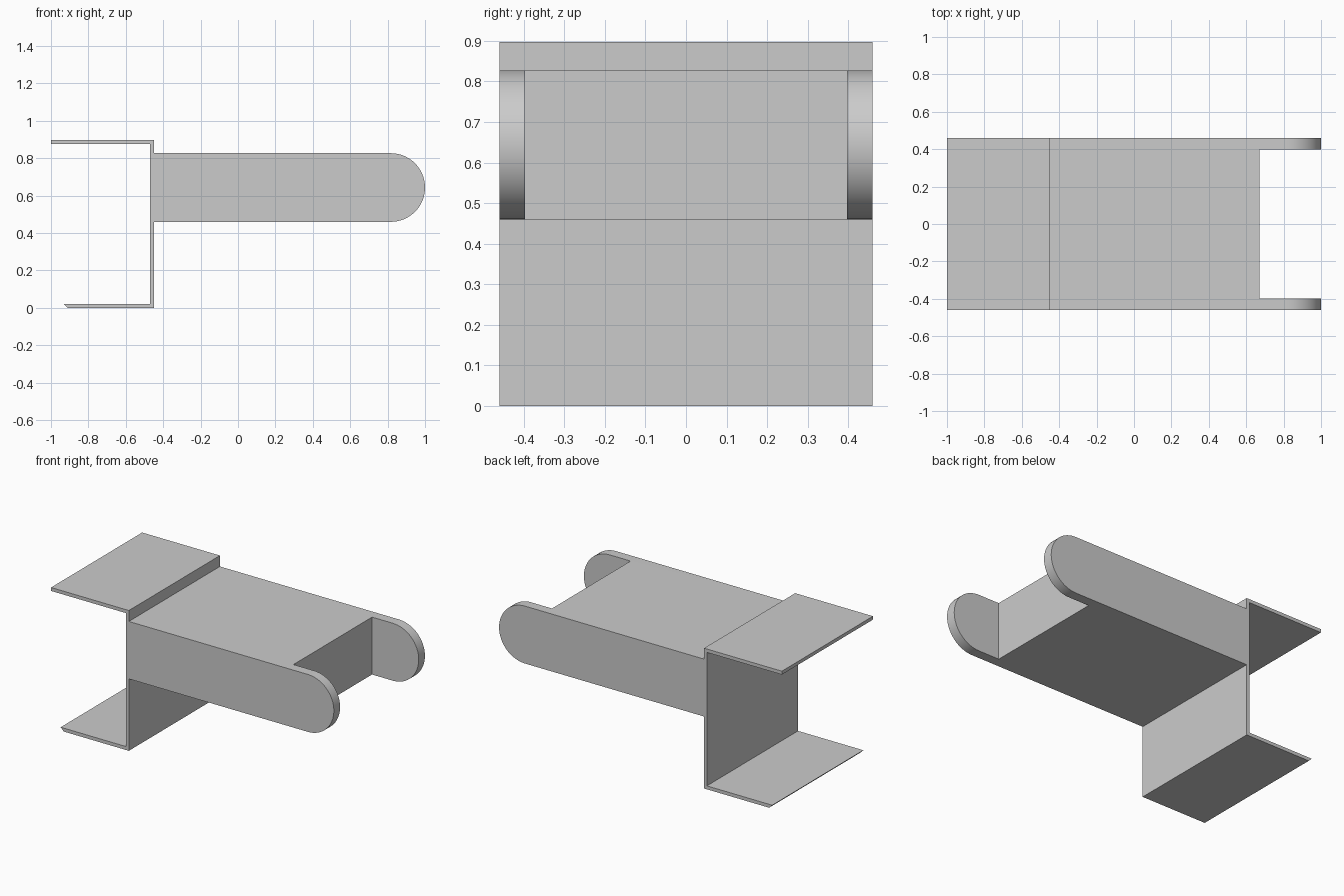
import bpy, bmesh
from math import sin, cos, pi

if "Cube" in bpy.data.objects:
    bpy.data.objects.remove(bpy.data.objects["Cube"])

HALF_W = 0.46            # half width of the whole part
Z_LOW, Z_HIGH = 0.46, 0.827
R = (Z_HIGH - Z_LOW) / 2
ARC_STEPS = 32


def extrude_profile(name, points, y0, y1):
    """Extrude an (x, z) outline from y0 to y1."""
    bm = bmesh.new()
    face = bm.faces.new([bm.verts.new((x, y0, z)) for x, z in points])
    out = bmesh.ops.extrude_face_region(bm, geom=[face])
    moved = [g for g in out["geom"] if isinstance(g, bmesh.types.BMVert)]
    bmesh.ops.translate(bm, verts=moved, vec=(0, y1 - y0, 0))
    bmesh.ops.recalc_face_normals(bm, faces=bm.faces)
    mesh = bpy.data.meshes.new(name)
    bm.to_mesh(mesh)
    bm.free()
    obj = bpy.data.objects.new(name, mesh)
    bpy.context.collection.objects.link(obj)
    return obj


# Rounded tip of the arm, from bottom to top
tip = []
for i in range(ARC_STEPS + 1):
    a = -pi / 2 + pi * i / ARC_STEPS
    tip.append((1 - R + R * cos(a), Z_LOW + R + R * sin(a)))

# Side outline: bottom flange, web, arm, top flange
outline = [(-0.91, 0), (-0.45, 0), (-0.45, Z_LOW)] + tip + [
    (-0.45, Z_HIGH), (-0.45, 0.897), (-1, 0.897), (-1, 0.875),
    (-0.47, 0.875), (-0.47, 0.022), (-0.932, 0.022)]
bracket = extrude_profile("bracket_arm", outline, -HALF_W, HALF_W)

# Slot between the two rounded cheeks
cutter = extrude_profile("slot_cutter",
                         [(0.67, 0.3), (1.2, 0.3), (1.2, 1), (0.67, 1)],
                         -0.397, 0.397)
cutter.hide_render = True
slot = bracket.modifiers.new("slot", 'BOOLEAN')
slot.operation = 'DIFFERENCE'
slot.solver = 'EXACT'
slot.object = cutter

bpy.ops.object.select_all(action='DESELECT')
bracket.select_set(True)
bpy.context.view_layer.objects.active = bracket
bpy.ops.object.modifier_apply(modifier="slot")
bpy.data.objects.remove(cutter)

# Smooth tips, sharp edges elsewhere
bpy.ops.object.shade_smooth_by_angle()
